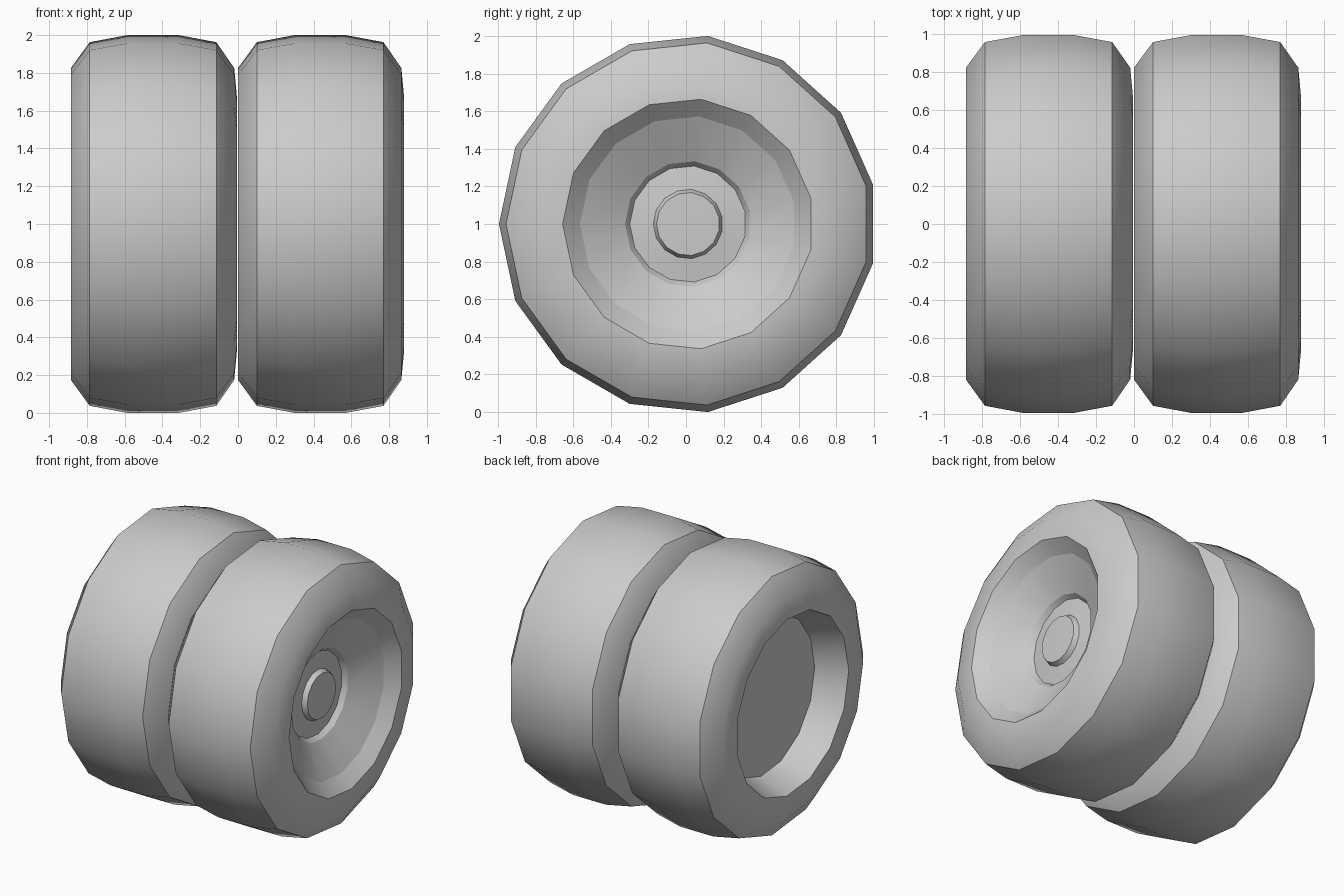
import bpy, bmesh, math

if "Cube" in bpy.data.objects:
    bpy.data.objects.remove(bpy.data.objects["Cube"], do_unlink=True)

SIDES = 15
CENTRE_Y, CENTRE_Z = 0.011, 1.0

grey = bpy.data.materials.new("plain grey")
grey.use_nodes = True
colour = (0.6, 0.6, 0.6, 1)
grey.diffuse_color = colour
grey.node_tree.nodes["Principled BSDF"].inputs["Base Color"].default_value = colour


def lathe(name, profile, x_offset, cap_end=False, angle=38):
    """Spin (x, radius) points around the axle; radius 0 makes a centre point."""
    bm = bmesh.new()
    rings = []
    for x, r in profile:
        if r == 0:
            rings.append([bm.verts.new((x, 0, 0))] * SIDES)
            continue
        angles = [math.pi + math.tau * i / SIDES for i in range(SIDES)]
        rings.append([bm.verts.new((x, r * math.cos(a), r * math.sin(a))) for a in angles])
    for a, b in zip(rings, rings[1:]):
        for i in range(SIDES):
            j = (i + 1) % SIDES
            corners = list(dict.fromkeys((a[i], a[j], b[j], b[i])))
            bm.faces.new(corners[::-1])
    if cap_end:
        bm.faces.new(rings[0])
    mesh = bpy.data.meshes.new(name)
    bm.to_mesh(mesh)
    bm.free()
    mesh.materials.append(grey)
    obj = bpy.data.objects.new(name, mesh)
    obj.location = (x_offset, CENTRE_Y, CENTRE_Z)
    bpy.context.collection.objects.link(obj)
    bpy.ops.object.select_all(action="DESELECT")
    obj.select_set(True)
    bpy.context.view_layer.objects.active = obj
    bpy.ops.object.shade_smooth_by_angle(angle=math.radians(angle))
    return obj


# Tyre: inner recess floor, sidewall, tread, bulged outer sidewall, rim wall
tyre = [(0.22, 0.575), (0, 0.66), (0, 0.83), (0.1, 0.968), (0.3, 1.0055),
        (0.57, 1.0055), (0.77, 0.968), (0.865, 0.83), (0.88, 0.667), (0.795, 0.575)]
# Hub: concave dish, sunken step, raised axle cap
dish = [(0.795, 0.575), (0.665, 0.335)]
step = [(0.665, 0.335), (0.63, 0.31), (0.645, 0.185)]
axle_cap = [(0.645, 0.185), (0.68, 0.168), (0.684, 0)]

for side, offset in (("left", 0.0), ("right", -0.885)):
    lathe(side + "_tyre", tyre, offset, cap_end=True)
    lathe(side + "_hub_dish", dish, offset)
    lathe(side + "_hub_step", step, offset)
    lathe(side + "_axle_cap", axle_cap, offset)
